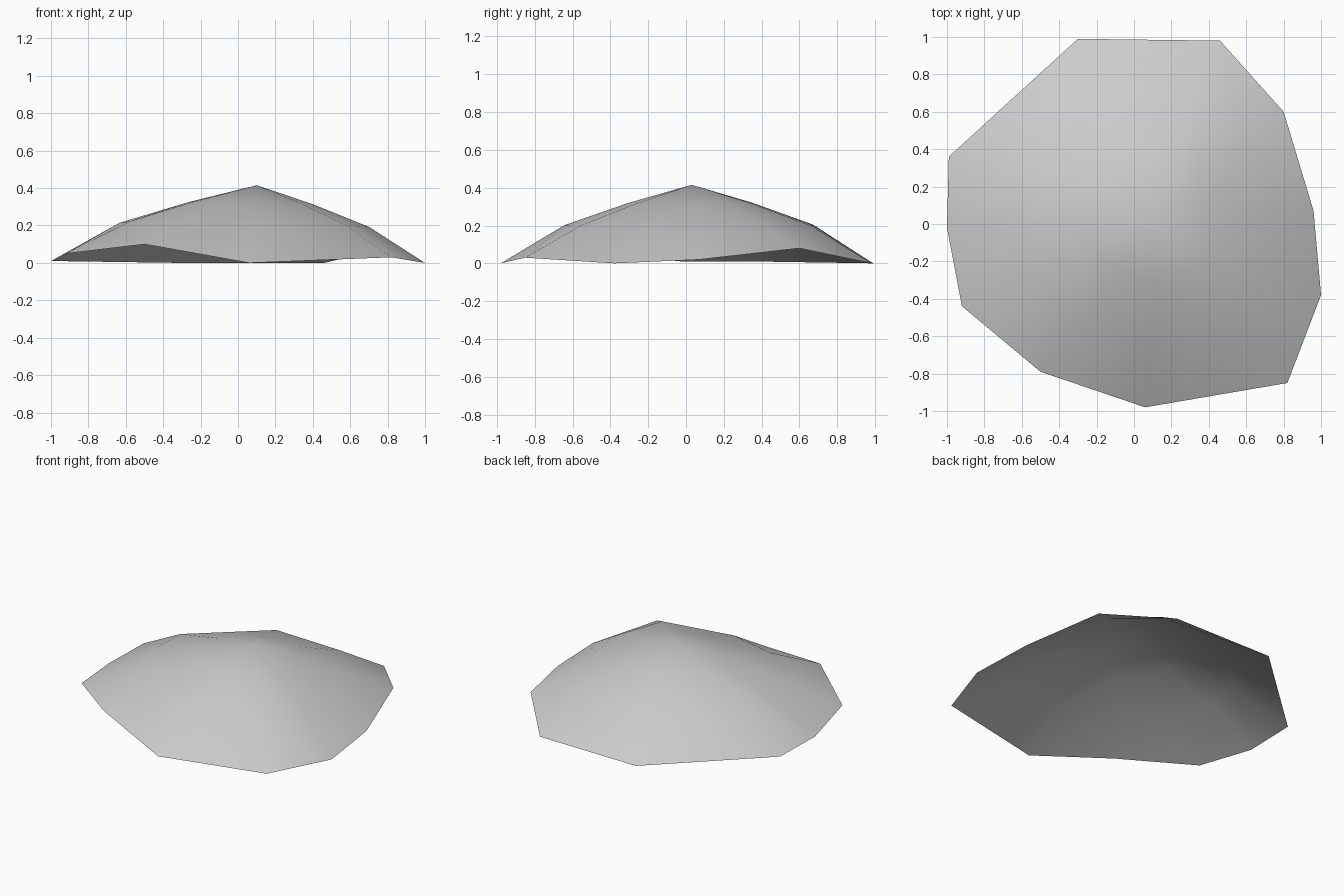
import bpy
import bmesh
from mathutils import Vector

default_cube = bpy.data.objects.get("Cube")
if default_cube:
    bpy.data.objects.remove(default_cube, do_unlink=True)

# Plain grey material
grey = bpy.data.materials.new("light_grey")
grey.use_nodes = True
colour = (0.6, 0.6, 0.6, 1.0)
grey.diffuse_color = colour
grey.node_tree.nodes["Principled BSDF"].inputs["Base Color"].default_value = colour

# Uneven rim, counter-clockwise from the rear, and the peak above it
rim = [
    (-0.30, 0.99, 0), (-0.99, 0.36, 0.01), (-1, -0.02, 0.01), (-0.92, -0.44, 0.05),
    (-0.50, -0.79, 0.1), (0.06, -0.98, 0), (0.82, -0.85, 0.03), (1, -0.38, 0),
    (0.96, 0.07, 0.02), (0.80, 0.60, 0.08), (0.46, 0.98, 0),
]
peak = Vector((0.10, 0.03, 0.415))


def ring_points(fraction, height, rim_influence):
    """Points on a ring between the peak and the rim, a little higher on the right."""
    points = []
    for corner in map(Vector, rim):
        point = peak.lerp(corner, fraction)
        point.z = height + rim_influence * corner.z - 0.015 * point.x
        points.append(point)
    return points


def build_dome():
    """Open thin shell: a fan of triangles at the peak and two bands of quads."""
    bm = bmesh.new()
    top = bm.verts.new(peak)
    loops = [
        ring_points(1 / 3, 0.32, 0.05),
        ring_points(2 / 3, 0.203, 0.2),
        [Vector(corner) for corner in rim],
    ]
    rings = [[bm.verts.new(point) for point in loop] for loop in loops]
    count = len(rim)
    for i in range(count):
        j = (i + 1) % count
        bm.faces.new((top, rings[0][i], rings[0][j]))
        for inner, outer in zip(rings, rings[1:]):
            bm.faces.new((inner[i], outer[i], outer[j], inner[j]))
    for face in bm.faces:
        face.smooth = True
    mesh = bpy.data.meshes.new("dome_shell")
    bm.to_mesh(mesh)
    bm.free()
    mesh.materials.append(grey)
    dome = bpy.data.objects.new("dome_shell", mesh)
    bpy.context.collection.objects.link(dome)
    return dome


build_dome()
